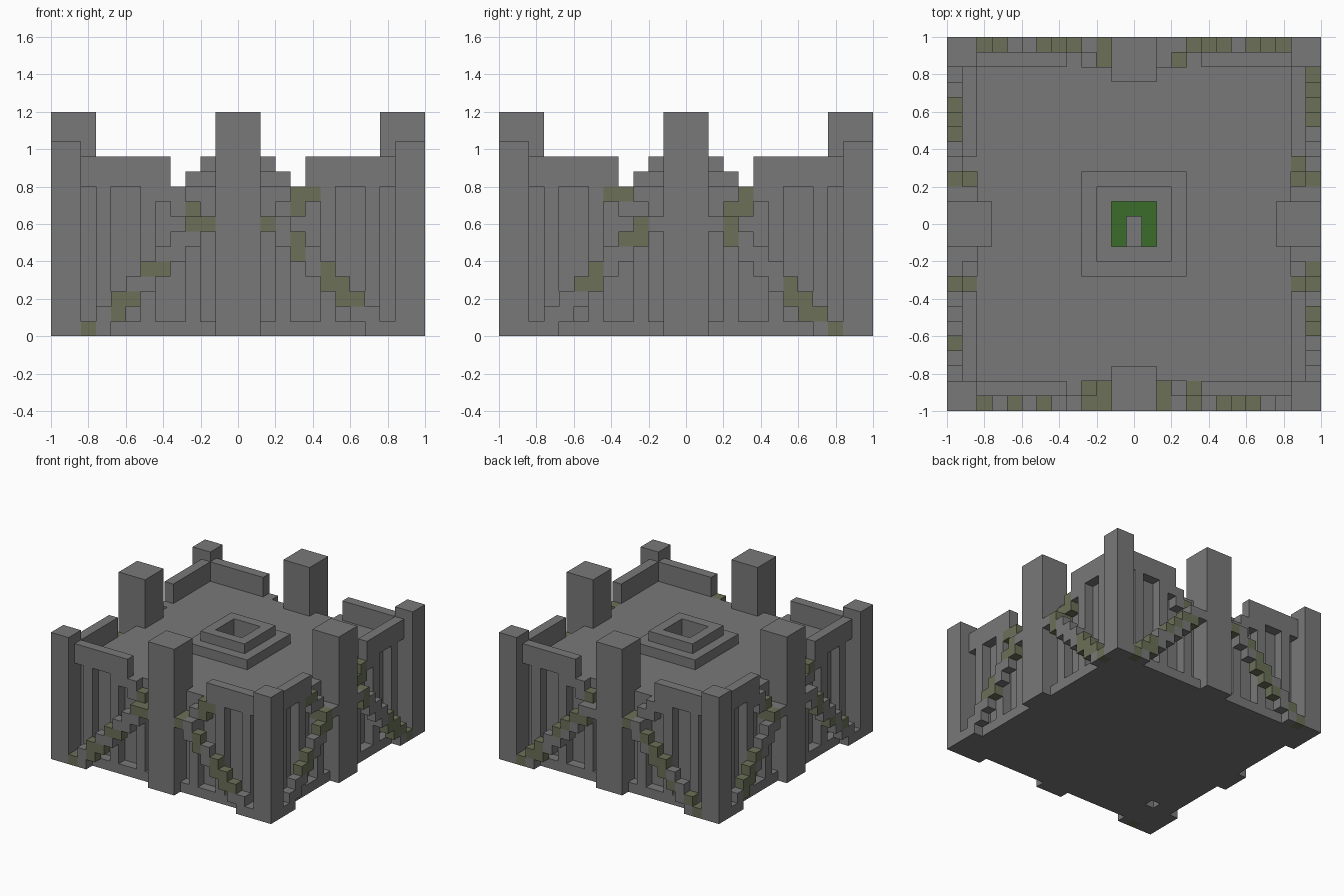
import bpy
import bmesh
from mathutils import Matrix, Vector
from math import pi

old = bpy.data.objects.get("Cube")
if old:
    bpy.data.objects.remove(old, do_unlink=True)

UNIT = 0.08   # edge of one block
SPAN = 25     # blocks per side


def material(name, color):
    mat = bpy.data.materials.new(name)
    mat.use_nodes = True
    mat.diffuse_color = (*color, 1)
    bsdf = next(n for n in mat.node_tree.nodes if n.type == 'BSDF_PRINCIPLED')
    bsdf.inputs["Base Color"].default_value = (*color, 1)
    bsdf.inputs["Roughness"].default_value = 0.9
    return mat


STONE = material("grey stone", (0.19, 0.19, 0.19))
MOSS = material("mossy stone", (0.145, 0.16, 0.095))
GRASS = material("green grass", (0.042, 0.15, 0.024))


def build(name, boxes, mat, turn=0):
    """Boxes are (low corner, high corner) in block units, turned about z by quarters."""
    bm = bmesh.new()
    spin = Matrix.Rotation(turn * pi / 2, 4, 'Z')
    shift = Vector((SPAN / 2, SPAN / 2, 0))
    for low, high in boxes:
        low, high = Vector(low) - shift, Vector(high) - shift
        place = Matrix.Translation((low + high) / 2) @ Matrix.Diagonal((*(high - low), 1))
        bmesh.ops.create_cube(bm, size=1, matrix=Matrix.Scale(UNIT, 4) @ spin @ place)
    mesh = bpy.data.meshes.new(name)
    bm.to_mesh(mesh)
    bm.free()
    mesh.materials.append(mat)
    obj = bpy.data.objects.new(name, mesh)
    bpy.context.collection.objects.link(obj)
    return obj


def frame(a, b, hole_low, hole_high, z0, z1):
    """Square slab from a to b with a rectangular hole through it."""
    (hx0, hy0), (hx1, hy1) = hole_low, hole_high
    return [((a, a, z0), (b, hy0, z1)), ((a, hy1, z0), (b, b, z1)),
            ((a, hy0, z0), (hx0, hy1, z1)), ((hx1, hy0, z0), (b, hy1, z1))]


def mirrored(boxes):
    return [((SPAN - h[0], l[1], l[2]), (SPAN - l[0], h[1], h[2])) for l, h in boxes]


# Core block with a drain hole below and a square pit from the deck
PIT = ((11, 11), (14, 14))
build("plinth", frame(1, 24, (3, 4), (4, 5), 0, 1), STONE)
build("core", [((2, 2, 1), (23, 23, 4))] + frame(2, 23, *PIT, 4, 10), STONE)
build("pit_rim_lower", frame(9, 16, *PIT, 10, 11), STONE)
build("pit_rim_upper", frame(10, 15, *PIT, 11, 12), STONE)
build("pit_grass", [((11, 11, 4), (12, 14, 5)), ((13, 11, 4), (14, 14, 5)),
                    ((12, 13, 4), (13, 14, 5))], GRASS)

# Moss on each stair run, one letter per block from the corner upwards
MOSSY = {
    "front": ("m. .m mm .. mm .. .. mm m. ..", ".. .. mm mm m. .m m. .m .m mm"),
    "right": (".. .. .. mm m. .. mm m. .. mm", "m. mm mm m. .. .. .m m. mm m."),
    "back": ("m. mm m. .. m. m. mm .. m. ..", "m. m. .m .m mm m. m. .m .. .."),
    "left": (".. .m mm m. m. .. .. m. m. ..", ".. .. m. .m .. .m m. .. .. m."),
}


def stair_blocks():
    """Lower flight climbs to the pier, upper flight turns back to the deck."""
    lower = [[((k + 2 + s, 0, k), (k + 3 + s, 2 if k == 7 else 1, k + 1))]
             for k in range(8) for s in (0, 1)]
    upper = [[((9 - k - s, 1, 8 + k), (10 - k - s, 2, 9 + k))]
             for k in (0, 1) for s in (0, 1)]
    return lower + upper


for turn, (side, patterns) in enumerate(MOSSY.items()):
    build(side + "_pier", [((11, 0, 0), (14, 3, 15))], STONE, turn)
    build(side + "_corner_tower", [((0, 0, 0), (2, 2, 13))], STONE, turn)

    # Parapet beams on slim posts
    parapet = [((2, 1, 10), (8, 2, 12))]
    posts = [((c, 1, 1), (c + 1, 2, top)) for c, top in ((3, 10), (6, 10), (9, 7))]
    build(side + "_parapet", parapet + mirrored(parapet), STONE, turn)
    build(side + "_posts", posts + mirrored(posts), STONE, turn)

    # Stairs, sorted by stone
    plain, mossy = [], []
    for half, pattern in enumerate(patterns):
        for box, mark in zip(stair_blocks(), pattern.replace(" ", "")):
            box = mirrored(box) if half else box
            (mossy if mark == "m" else plain).extend(box)
    build(side + "_stairs", plain, STONE, turn)
    build(side + "_mossy_stairs", mossy, MOSS, turn)
